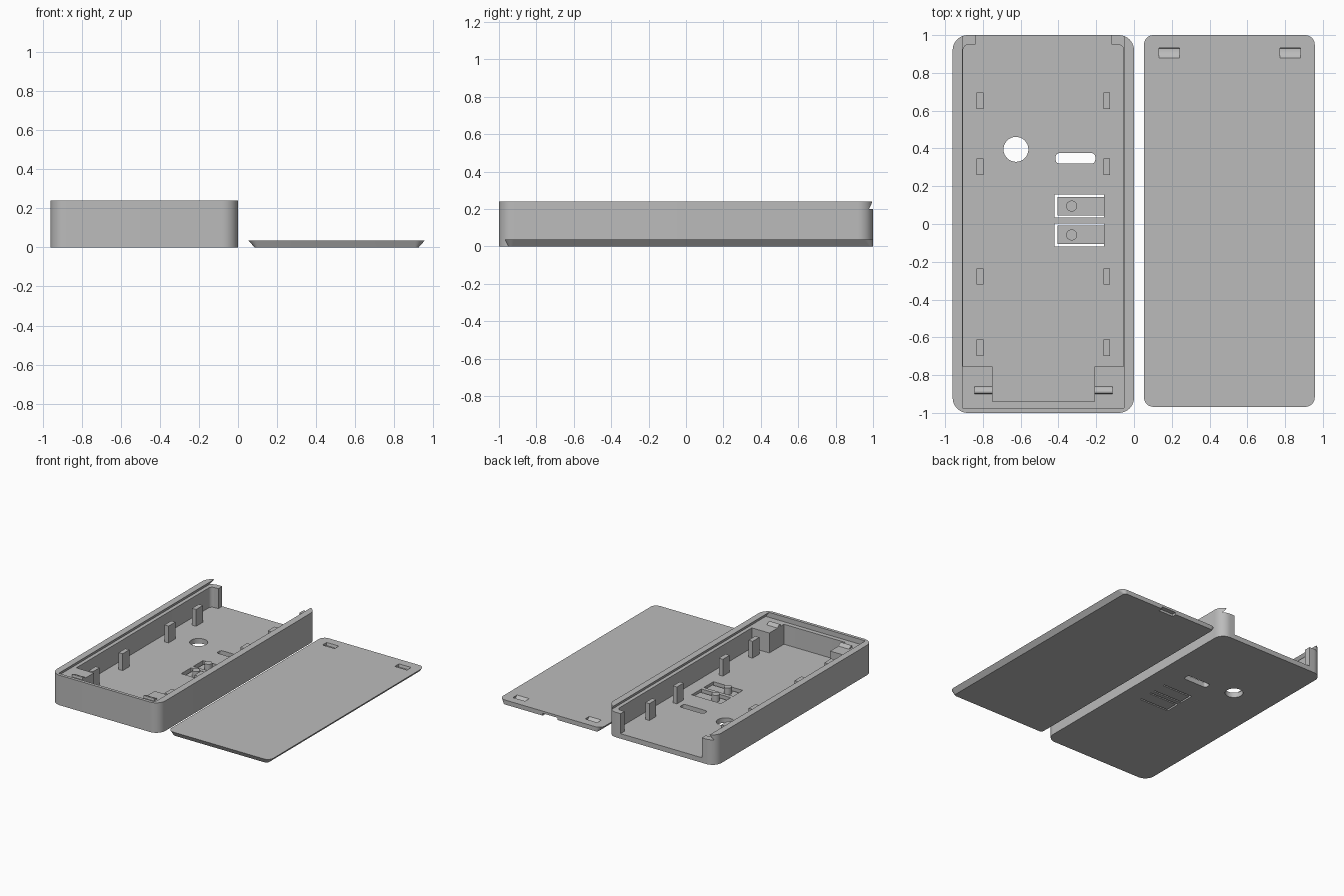
import bpy, bmesh, math

if "Cube" in bpy.data.objects:
    bpy.data.objects.remove(bpy.data.objects["Cube"], do_unlink=True)

grey = bpy.data.materials.new("plain grey")
grey.use_nodes = True
grey.diffuse_color = (0.5, 0.5, 0.5, 1)
grey.node_tree.nodes["Principled BSDF"].inputs["Base Color"].default_value = (0.5, 0.5, 0.5, 1)


def rect(x0, x1, y0, y1, r=0.0, steps=8):
    """Outline of a rectangle, with rounded corners if r > 0."""
    if r == 0:
        return [(x0, y0), (x1, y0), (x1, y1), (x0, y1)]
    centres = [(x1 - r, y1 - r), (x0 + r, y1 - r), (x0 + r, y0 + r), (x1 - r, y0 + r)]
    return [(cx + r * math.cos((q + i / steps) * math.pi / 2),
             cy + r * math.sin((q + i / steps) * math.pi / 2))
            for q, (cx, cy) in enumerate(centres) for i in range(steps + 1)]


def circle(cx, cy, r, n=32):
    return [(cx + r * math.cos(2 * math.pi * i / n),
             cy + r * math.sin(2 * math.pi * i / n)) for i in range(n)]


def solid(name, rings):
    """Closed solid through matching rings of 3D points."""
    bm = bmesh.new()
    loops = [[bm.verts.new(p) for p in ring] for ring in rings]
    n = len(loops[0])
    for a, b in zip(loops, loops[1:]):
        for i in range(n):
            j = (i + 1) % n
            bm.faces.new((a[i], a[j], b[j], b[i]))
    bm.faces.new(loops[0][::-1])
    bm.faces.new(loops[-1])
    bmesh.ops.recalc_face_normals(bm, faces=bm.faces)
    mesh = bpy.data.meshes.new(name)
    bm.to_mesh(mesh)
    bm.free()
    obj = bpy.data.objects.new(name, mesh)
    bpy.context.collection.objects.link(obj)
    mesh.materials.append(grey)
    return obj


def prism(name, outline, z0, z1, top=None):
    return solid(name, [[(x, y, z0) for x, y in outline],
                        [(x, y, z1) for x, y in (top or outline)]])


def wedge(name, x0, x1, profile):
    """Profile in y and z, stretched along x."""
    return solid(name, [[(x, y, z) for y, z in profile] for x in (x0, x1)])


def cut(target, cutter):
    cutter.hide_render = True
    mod = target.modifiers.new("cut", "BOOLEAN")
    mod.operation, mod.solver, mod.object = "DIFFERENCE", "EXACT", cutter
    bpy.context.view_layer.objects.active = target
    bpy.ops.object.modifier_apply(modifier=mod.name)
    bpy.data.objects.remove(cutter, do_unlink=True)


MID = -0.48           # centre line of the case
FLOOR, SHELF, TOP = 0.04, 0.2, 0.24

# Case shell: cavity, dovetail lid groove and open back
case = prism("case_shell", rect(-0.96, 0, -1, 1, 0.08, 10), 0, TOP)
cut(case, prism("cavity", rect(MID - 0.425, MID + 0.425, -0.94, 0.95, 0.03), FLOOR, 0.3))
cut(case, prism("groove", rect(MID - 0.455, MID + 0.455, -0.975, 1.1), SHELF, 0.25,
                rect(MID - 0.42, MID + 0.42, -0.975, 1.1)))
cut(case, prism("back_opening", rect(MID - 0.36, MID + 0.36, 0.9, 1.1), FLOOR, 0.3))

# Floor openings and thin spring tongues
cut(case, prism("round_hole", circle(-0.625, 0.395, 0.066), -0.1, 0.1))
cut(case, prism("slot", rect(-0.415, -0.205, 0.32, 0.375, 0.02), -0.1, 0.1))
for y in (0.095, -0.058):
    cut(case, prism("button_well", rect(-0.42, -0.16, y - 0.061, y + 0.061), -0.1, 0.1))
    prism("button_tongue", rect(-0.406, -0.159, y - 0.049, y + 0.049), 0, 0.018)
    prism("button_peg", circle(-0.33, y, 0.029, 24), 0.017, 0.07)

for side, label in ((-1, "right"), (1, "left")):
    # Board posts along the side walls
    for y in (0.652, 0.303, -0.278, -0.655):
        x = MID + side * 0.336
        prism(label + "_board_post", rect(x - 0.018, x + 0.018, y - 0.043, y + 0.043), 0.035, 0.175)
    # Front corner blocks with snap bumps
    x0, x1 = sorted((MID + side * 0.27, MID + side * 0.43))
    prism(label + "_corner_block", rect(x0, x1, -0.95, -0.755), 0.035, SHELF)
    x0, x1 = sorted((MID + side * 0.27, MID + side * 0.365))
    wedge(label + "_snap_bump", x0, x1,
          [(-0.9, 0.195), (-0.895, 0.217), (-0.885, 0.217), (-0.868, 0.211), (-0.855, 0.195)])

# Sliding lid with bevelled sides, snap pockets and a finger notch
lid = prism("lid", rect(0.085, 0.925, -0.95, 1, 0.02), 0, 0.036,
            rect(0.053, 0.957, -0.968, 1, 0.05))
for x in (0.187, 0.828):
    cut(lid, wedge("snap_pocket", x - 0.054, x + 0.054,
                   [(0.936, 0.05), (0.928, 0.014), (0.912, 0.015), (0.895, 0.022), (0.88, 0.036), (0.88, 0.05)]))
cut(lid, prism("finger_notch", rect(0.44, 0.57, 0.965, 1.1), -0.1, 0.018))

# Smooth the round corners, keep the edges sharp
for obj in (case, lid):
    bpy.ops.object.select_all(action="DESELECT")
    obj.select_set(True)
    bpy.context.view_layer.objects.active = obj
    bpy.ops.object.shade_smooth_by_angle(angle=math.radians(30))
